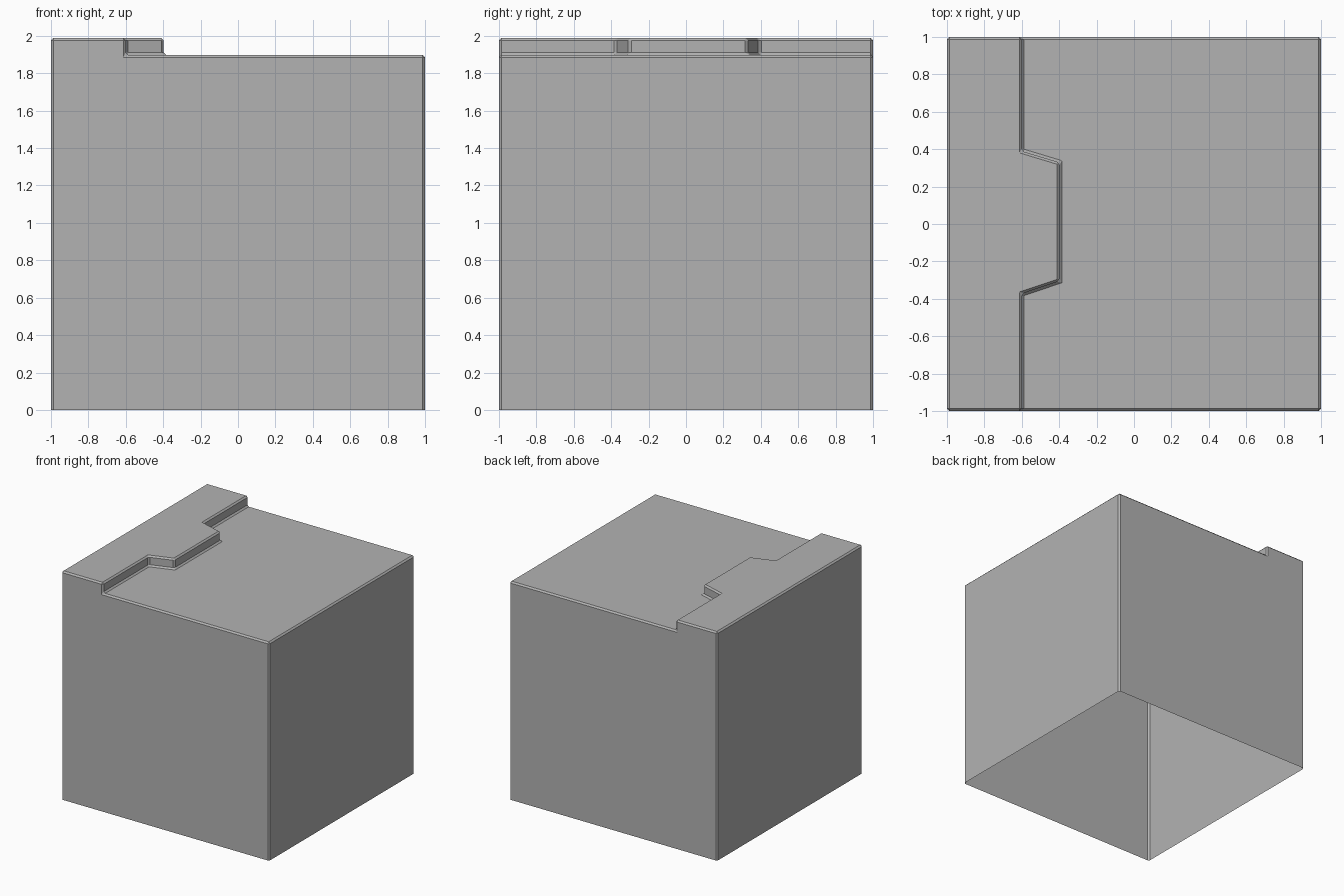
import bpy
import bmesh

cube = bpy.data.objects.get("Cube")
if cube:
    bpy.data.objects.remove(cube, do_unlink=True)

HIGH, LOW, BEVEL = 1.988, 1.898, 0.013

# Single grey material
grey = bpy.data.materials.new("stone_grey")
grey.use_nodes = True
colour = (0.45, 0.45, 0.45, 1)
grey.diffuse_color = colour
grey.node_tree.nodes["Principled BSDF"].inputs["Base Color"].default_value = colour

# Plan outline of the step, running front to back
path = [(-0.6, -1), (-0.6, -0.373), (-0.398, -0.305),
        (-0.398, 0.329), (-0.6, 0.39), (-0.6, 1)]

bm = bmesh.new()


def ring(points, z):
    return [bm.verts.new((x, y, z)) for x, y in points]


upper = ring(path, HIGH)
lower = ring(path, LOW)
ledge_front, ledge_back = ring([(-1, -1), (-1, 1)], HIGH)
floor_front, floor_back = ring([(1, -1), (1, 1)], LOW)
base = ring([(-1, -1), (1, -1), (1, 1), (-1, 1)], 0)

# Raised ledge, lower floor and the step wall between them
bm.faces.new([ledge_front] + upper + [ledge_back])
bm.faces.new(lower[::-1] + [floor_front, floor_back])
for i in range(len(path) - 1):
    bm.faces.new([lower[i], lower[i + 1], upper[i + 1], upper[i]])

# Four outer walls, open underneath
bm.faces.new([base[0], base[1], floor_front, lower[0], upper[0], ledge_front])
bm.faces.new([base[2], base[3], ledge_back, upper[-1], lower[-1], floor_back])
bm.faces.new([base[1], base[2], floor_back, floor_front])
bm.faces.new([base[3], base[0], ledge_front, ledge_back])
bmesh.ops.recalc_face_normals(bm, faces=bm.faces)
bm.normal_update()
if next(f for f in bm.faces if ledge_front in f.verts and len(f.verts) == 8).normal.z < 0:
    bmesh.ops.reverse_faces(bm, faces=bm.faces)

mesh = bpy.data.meshes.new("stepped_block")
bm.to_mesh(mesh)
bm.free()
mesh.materials.append(grey)
block = bpy.data.objects.new("stepped_block", mesh)
bpy.context.collection.objects.link(block)

# Narrow chamfer on every sharp edge
bevel = block.modifiers.new("chamfer", "BEVEL")
bevel.width = BEVEL
bevel.segments = 1
bevel.limit_method = "ANGLE"
